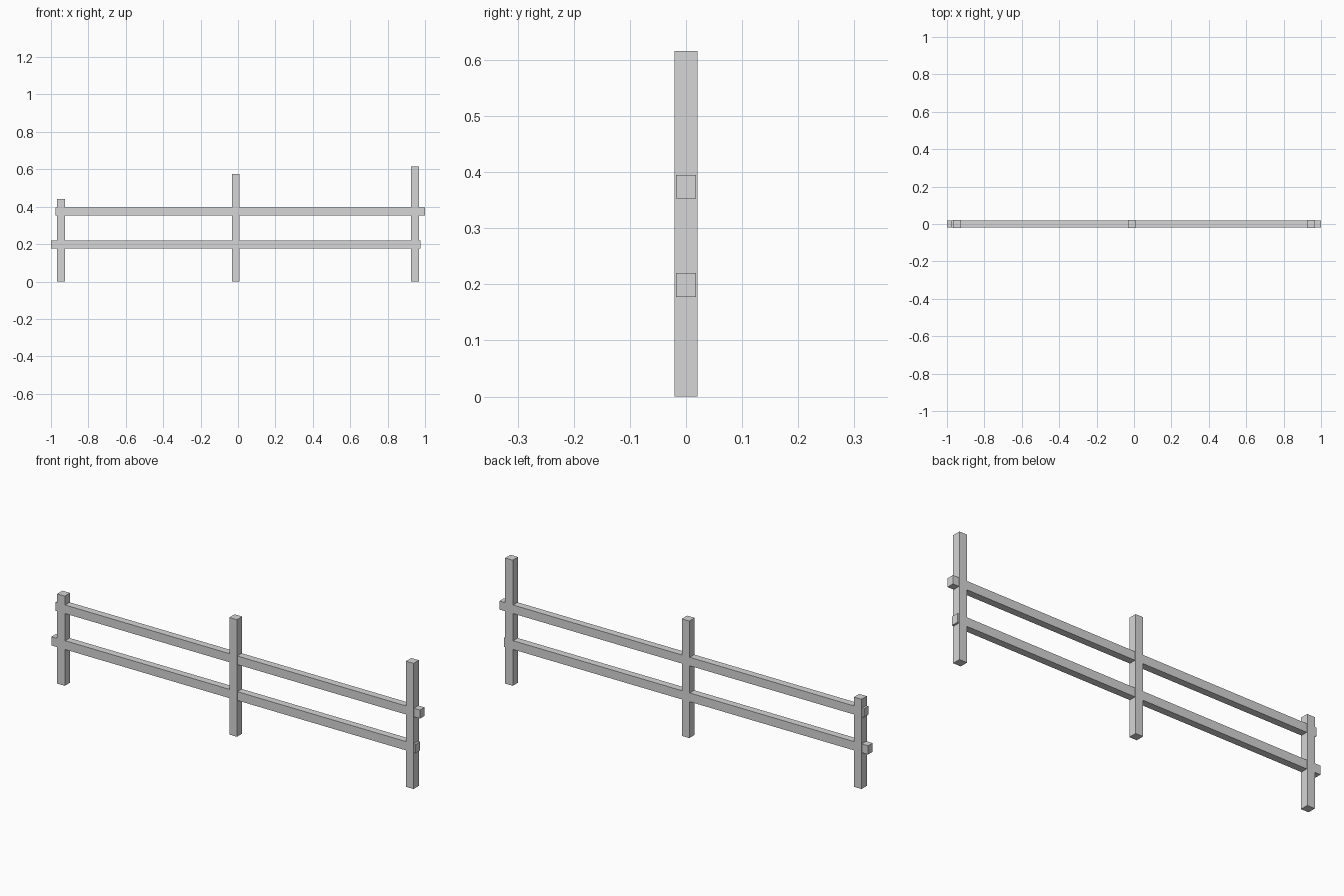
import bpy

cube = bpy.data.objects.get("Cube")
if cube:
    bpy.data.objects.remove(cube, do_unlink=True)

# Single pale grey for all timber
GREY = (0.67, 0.67, 0.67, 1.0)
timber = bpy.data.materials.new("pale grey timber")
timber.use_nodes = True
timber.diffuse_color = GREY
timber.node_tree.nodes["Principled BSDF"].inputs["Base Color"].default_value = GREY


def beam(name, x, y, z):
    """Box spanning the given (low, high) ranges."""
    spans = (x, y, z)
    bpy.ops.mesh.primitive_cube_add(size=1, location=[(a + b) / 2 for a, b in spans])
    obj = bpy.context.object
    obj.name = obj.data.name = name
    obj.scale = [b - a for a, b in spans]
    bpy.ops.object.transform_apply(location=False, rotation=False, scale=True)
    obj.data.materials.append(timber)


# Square posts of uneven height
HALF = 0.0205
for name, x, height in (("right_post", -0.946, 0.44),
                        ("middle_post", -0.012, 0.574),
                        ("left_post", 0.946, 0.616)):
    beam(name, (x - HALF, x + HALF), (-HALF, HALF), (0, height))

# Rails running through the posts, staggered at the ends
for name, x, z in (("lower_rail", (-1.0, 0.976), (0.177, 0.22)),
                   ("upper_rail", (-0.977, 1.0), (0.353, 0.395))):
    beam(name, x, (-0.0175, 0.0175), z)
